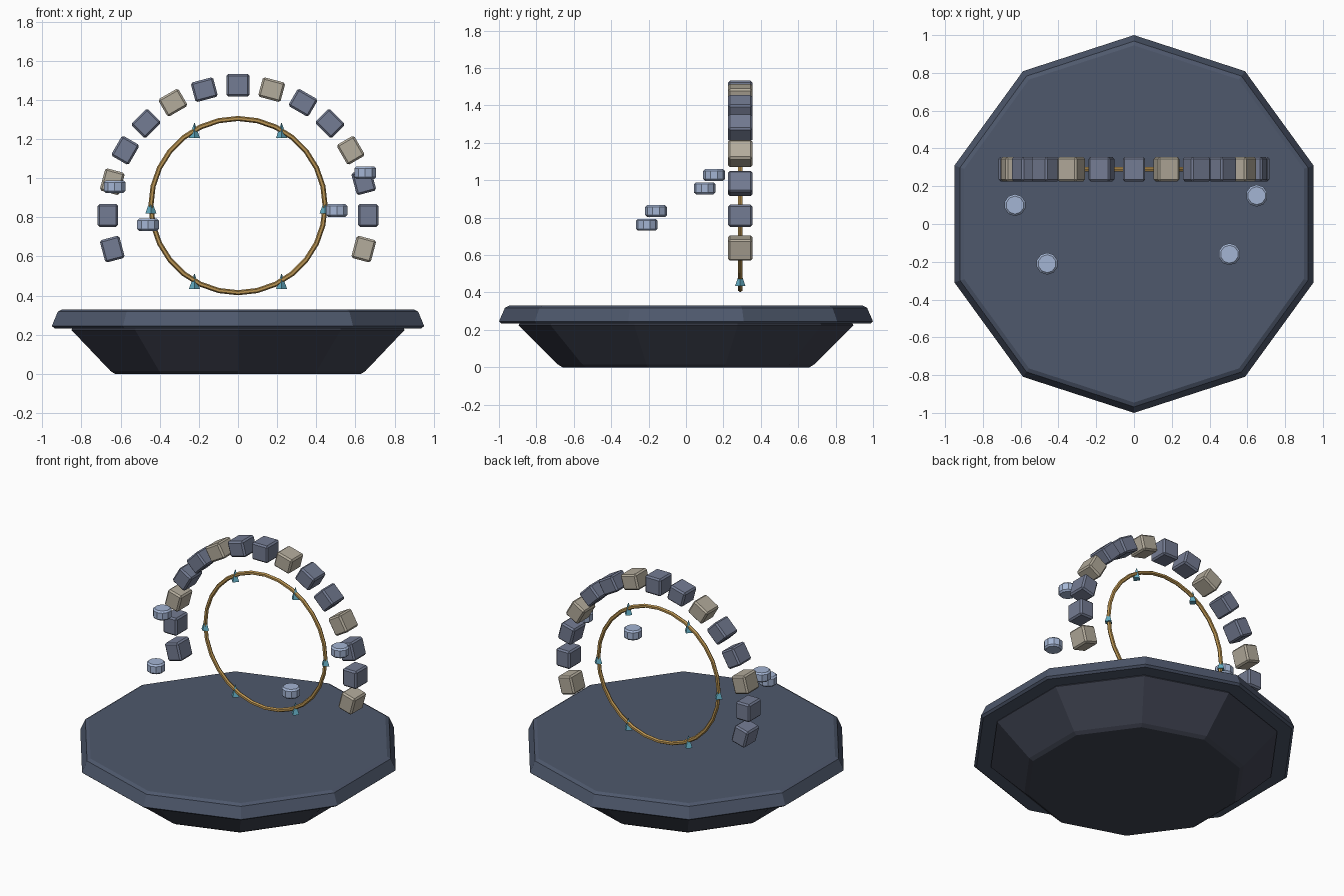
import bpy
import math

cube = bpy.data.objects.get("Cube")
if cube:
    bpy.data.objects.remove(cube)


def material(name, *rgb):
    """Flat material from an 8-bit display colour."""
    color = [((c / 255 + 0.055) / 1.055) ** 2.4 for c in rgb] + [1]
    mat = bpy.data.materials.new(name)
    mat.use_nodes = True
    mat.diffuse_color = color
    mat.node_tree.nodes["Principled BSDF"].inputs["Base Color"].default_value = color
    return mat


SLAB = material("slate blue", 78, 88, 108)
BASE = material("dark slate", 64, 68, 82)
STONE = material("blue grey stone", 116, 124, 147)
TAN = material("tan stone", 180, 172, 156)
GOLD = material("old gold", 186, 148, 82)
CRYSTAL = material("teal crystal", 98, 172, 194)
PALE = material("pale blue stone", 164, 181, 212)


def finish(name, mat, bevel=0):
    obj = bpy.context.object
    obj.name = name
    obj.data.materials.append(mat)
    if bevel:
        mod = obj.modifiers.new("Bevel", "BEVEL")
        mod.width = bevel
        mod.segments = 1
        mod.limit_method = "ANGLE"
        mod.angle_limit = math.radians(40)
    return obj


def lathe(name, profile, sides, mat):
    """Faceted solid from (radius, height) rings, with a corner on +y."""
    verts, faces = [], []
    for r, z in profile:
        for i in range(sides):
            a = math.tau * i / sides + math.pi / 2
            verts.append((r * math.cos(a), r * math.sin(a), z))
    for k in range(len(profile) - 1):
        for i in range(sides):
            j = (i + 1) % sides
            low, high = k * sides, (k + 1) * sides
            faces.append((low + i, low + j, high + j, high + i))
    faces.append(tuple(reversed(range(sides))))
    faces.append(tuple(range(len(verts) - sides, len(verts))))
    mesh = bpy.data.meshes.new(name)
    mesh.from_pydata(verts, [], faces)
    mesh.materials.append(mat)
    obj = bpy.data.objects.new(name, mesh)
    bpy.context.collection.objects.link(obj)
    return obj


# Ten-sided platform on a tapering foot
lathe("platform_foot", [(0.66, 0), (0.685, 0.015), (0.895, 0.225), (0.885, 0.24)], 10, BASE)
lathe("platform_slab", [(0.985, 0.233), (1.0, 0.245), (0.968, 0.318), (0.945, 0.33)], 10, SLAB)

# Arch of floating blocks, every third one tan
ARCH_Y = 0.29
for i in range(15):
    a = math.radians(15 * (i - 1))
    bpy.ops.mesh.primitive_cube_add(
        size=1,
        location=(0.665 * math.cos(a), ARCH_Y, 0.81 + 0.665 * math.sin(a)),
        rotation=(0, -a, 0))
    bpy.context.object.scale = (0.115 if i == 7 else 0.103, 0.13, 0.118)
    bpy.ops.object.transform_apply(location=False, rotation=False, scale=True)
    finish(f"arch_block_{i + 1}", TAN if i % 3 == 0 else STONE, 0.01)

# Upright ring inside the arch
RING_R, RING_Z = 0.445, 0.86
bpy.ops.mesh.primitive_torus_add(
    major_radius=RING_R, minor_radius=0.013, major_segments=28, minor_segments=6,
    location=(0, ARCH_Y, RING_Z), rotation=(math.pi / 2, 0, 0))
finish("portal_ring", GOLD)

# Crystal points spaced around the ring
for i in range(6):
    a = math.radians(60 * i)
    bpy.ops.mesh.primitive_cone_add(
        vertices=4, radius1=0.028, radius2=0, depth=0.08,
        location=(RING_R * math.cos(a), ARCH_Y, RING_Z + RING_R * math.sin(a)))
    finish(f"ring_crystal_{i + 1}", CRYSTAL)

# Floating round stones
for i, place in enumerate([(-0.63, 0.1, 0.957), (0.65, 0.15, 1.028),
                           (-0.46, -0.21, 0.762), (0.505, -0.16, 0.835)]):
    bpy.ops.mesh.primitive_cylinder_add(vertices=10, radius=0.058, depth=0.064, location=place)
    finish(f"floating_stone_{i + 1}", PALE, 0.01)
